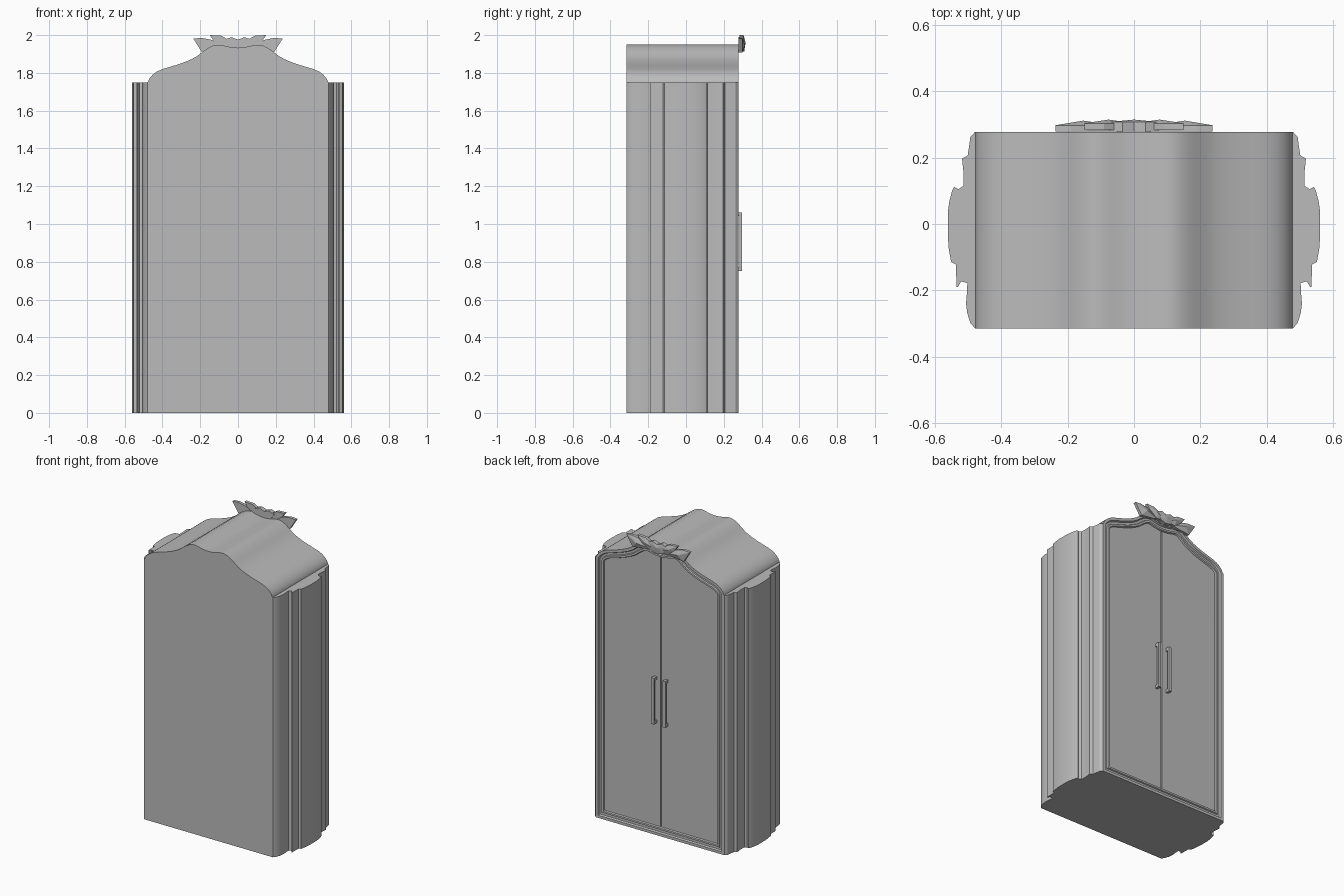
import bpy, bmesh, math
from mathutils import Vector

if "Cube" in bpy.data.objects:
    bpy.data.objects.remove(bpy.data.objects["Cube"])

grey = bpy.data.materials.new("grey")
grey.diffuse_color = (0.5, 0.5, 0.5, 1)
grey.use_nodes = True
grey.node_tree.nodes["Principled BSDF"].inputs["Base Color"].default_value = grey.diffuse_color


def finish(bm, name, angle=30):
    bmesh.ops.recalc_face_normals(bm, faces=bm.faces)
    mesh = bpy.data.meshes.new(name)
    bm.to_mesh(mesh)
    bm.free()
    obj = bpy.data.objects.new(name, mesh)
    bpy.context.collection.objects.link(obj)
    mesh.materials.append(grey)
    bpy.ops.object.select_all(action='DESELECT')
    obj.select_set(True)
    bpy.context.view_layer.objects.active = obj
    bpy.ops.object.shade_smooth_by_angle(angle=math.radians(angle))
    return obj


def prism(points, shift):
    """Closed solid from a loop of points; returns the bmesh and its far cap."""
    bm = bmesh.new()
    base = bm.faces.new([bm.verts.new(p) for p in points])
    geom = bmesh.ops.extrude_face_region(bm, geom=[base], use_keep_orig=True)["geom"]
    cap = next(g for g in geom if isinstance(g, bmesh.types.BMFace))
    bmesh.ops.translate(bm, verts=list(cap.verts), vec=shift)
    bmesh.ops.recalc_face_normals(bm, faces=bm.faces)
    return bm, cap


def box(name, lo, hi):
    lo, hi = Vector(lo), Vector(hi)
    bm = bmesh.new()
    bmesh.ops.create_cube(bm, size=1)
    for v in bm.verts:
        v.co = Vector([(a + b) / 2 + c * (b - a) for a, b, c in zip(lo, hi, v.co)])
    return finish(bm, name)


# Cabinet: arched outline pushed through the depth
arch = [(0.478, 1.75), (0.468, 1.772), (0.452, 1.79), (0.43, 1.807), (0.40, 1.82),
        (0.36, 1.832), (0.32, 1.844), (0.28, 1.858), (0.245, 1.873), (0.215, 1.89),
        (0.19, 1.91), (0.165, 1.928), (0.14, 1.942), (0.115, 1.949), (0.09, 1.948),
        (0.06, 1.941), (0.03, 1.935)]
outline = [(0.478, 0)] + arch + [(0, 1.933)] + [(-x, z) for x, z in reversed(arch)] + [(-0.478, 0)]
bm, door = prism([(x, -0.315, z) for x, z in outline], (0, 0.593, 0))

# Door frame: stepped moulding made by repeated insets
for width, depth in [(0.018, 0), (0.005, -0.012), (0.014, 0), (0.004, 0.008),
                     (0.012, 0), (0.004, -0.010)]:
    bmesh.ops.inset_individual(bm, faces=[door], thickness=width, depth=depth,
                               use_even_offset=True)

# Gap between the two doors
door_faces = [door]
for x in (-0.004, 0.004):
    geom = set(door_faces)
    for f in door_faces:
        geom.update(f.edges)
        geom.update(f.verts)
    cut = bmesh.ops.bisect_plane(bm, geom=list(geom), plane_co=(x, 0, 0), plane_no=(1, 0, 0))
    door_faces = [g for g in cut["geom"] if isinstance(g, bmesh.types.BMFace)]
strip = min(door_faces, key=lambda f: abs(f.calc_center_median().x) + f.calc_area())
bmesh.ops.inset_individual(bm, faces=[strip], thickness=0.0005, depth=-0.015)
finish(bm, "cabinet")

# Fluted side columns
flute = [(0.47, -0.315), (0.48, -0.315), (0.494, -0.298), (0.503, -0.27), (0.507, -0.24),
         (0.504, -0.205), (0.503, -0.178), (0.522, -0.173), (0.531, -0.19), (0.536, -0.19),
         (0.537, -0.122), (0.552, -0.115), (0.559, -0.075), (0.562, -0.035), (0.562, 0.035),
         (0.557, 0.07), (0.549, 0.10), (0.543, 0.112), (0.53, 0.105), (0.515, 0.115),
         (0.514, 0.15), (0.519, 0.197), (0.502, 0.207), (0.497, 0.24), (0.494, 0.262),
         (0.48, 0.278), (0.47, 0.278)]
for side, s in (("right", 1), ("left", -1)):
    bm, _ = prism([(s * x, y, 0) for x, y in flute], (0, 0, 1.75))
    finish(bm, side + "_column")

    # Door handles: a bar on two posts
    x = s * 0.042
    box(side + "_handle_bar", (x - 0.011, 0.284, 0.75), (x + 0.011, 0.296, 1.062))
    for z in (0.75, 1.042):
        box(side + "_handle_post", (x - 0.009, 0.262, z), (x + 0.009, 0.286, z + 0.02))


# Crest: faceted petals, each with a raised centre ridge
def petal(name, points, y0, y1, peak):
    bm, cap = prism([(x, y0, z) for x, z in points], (0, y1 - y0, 0))
    poked = bmesh.ops.poke(bm, faces=[cap])
    for v in poked["verts"]:
        v.co.y = peak
    finish(bm, name, 5)


outer = [(0.237, 1.982), (0.19, 1.985), (0.14, 1.975), (0.06, 1.93), (0.10, 1.918), (0.19, 1.908)]
middle = [(0.15, 2.0), (0.09, 1.997), (0.05, 1.975), (0.0, 1.935), (0.07, 1.925), (0.125, 1.965)]
for side, s in (("right", 1), ("left", -1)):
    petal(side + "_outer_petal", [(s * x, z) for x, z in outer], 0.279, 0.298, 0.312)
    petal(side + "_middle_petal", [(s * x, z) for x, z in middle], 0.283, 0.304, 0.315)
petal("centre_petal", [(0.075, 1.975), (0.035, 1.989), (0, 1.976), (-0.035, 1.989),
                       (-0.075, 1.975), (-0.04, 1.925), (0, 1.912), (0.04, 1.925)],
      0.279, 0.308, 0.315)
